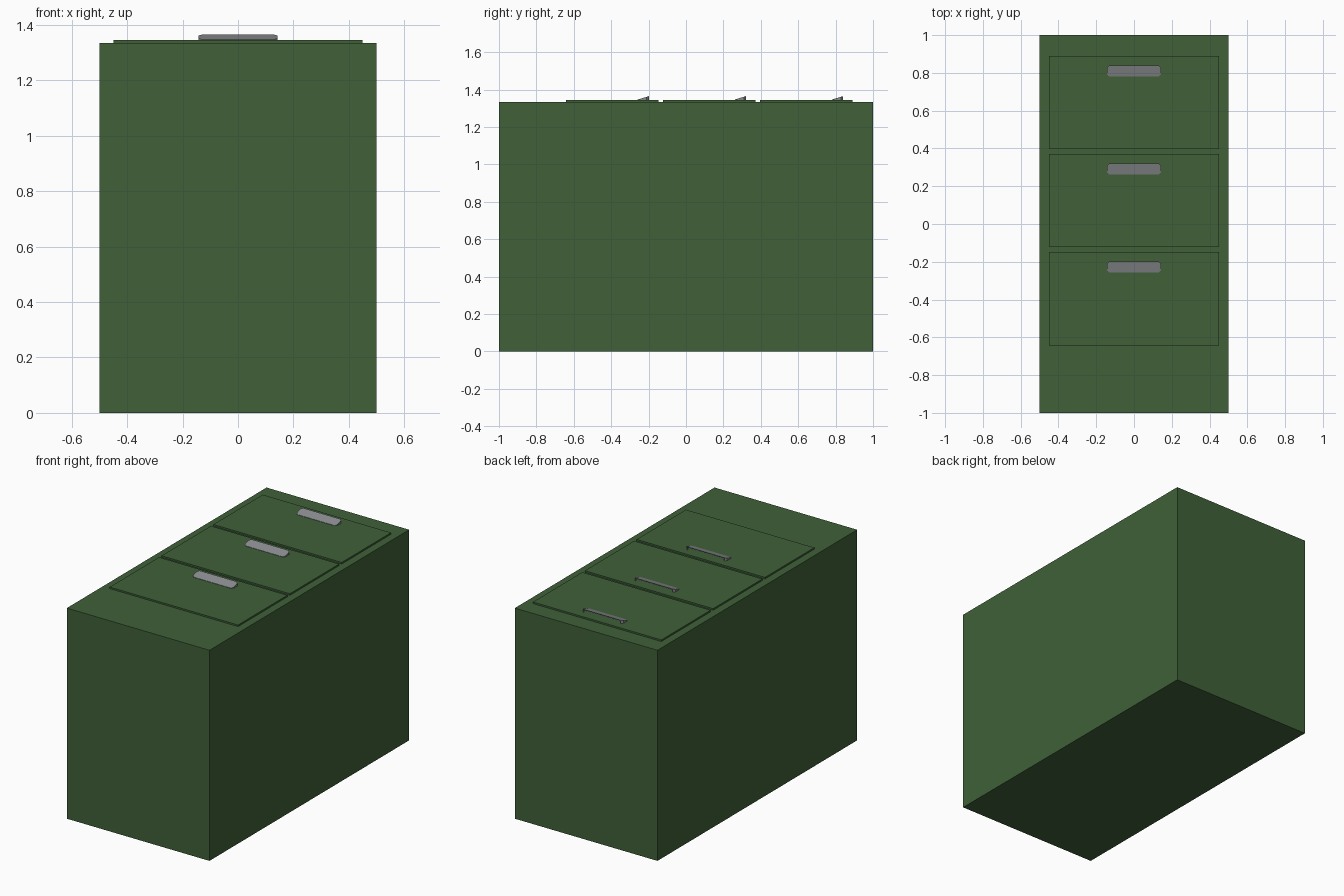
import bpy, bmesh

if "Cube" in bpy.data.objects:
    bpy.data.objects.remove(bpy.data.objects["Cube"])


def material(name, rgb):
    m = bpy.data.materials.new(name)
    m.diffuse_color = (*rgb, 1)
    m.use_nodes = True
    m.node_tree.nodes["Principled BSDF"].inputs["Base Color"].default_value = m.diffuse_color
    return m


GREEN = material("cabinet green", (0.050, 0.118, 0.040))
GRAY = material("handle gray", (0.25, 0.26, 0.275))
BODY_TOP = 1.335
FRONT_TOP = 1.345


def finish(bm, name, mat):
    bmesh.ops.recalc_face_normals(bm, faces=bm.faces)
    me = bpy.data.meshes.new(name)
    bm.to_mesh(me)
    bm.free()
    me.materials.append(mat)
    ob = bpy.data.objects.new(name, me)
    bpy.context.collection.objects.link(ob)
    return ob


def box(name, lo, hi, mat):
    bm = bmesh.new()
    bmesh.ops.create_cube(bm, size=1)
    for v in bm.verts:
        v.co = [(a + b) / 2 + c * (b - a) for a, b, c in zip(lo, hi, v.co)]
    return finish(bm, name, mat)


def handle(name, y0):
    """Sloping cup pull with clipped corners, open on its raised +y side."""
    half, depth, cut = 0.142, 0.06, 0.012
    outline = [(-half + cut, 0), (half - cut, 0), (half, cut), (half, depth - cut),
               (half - cut, depth), (-half + cut, depth), (-half, depth - cut), (-half, cut)]
    bm = bmesh.new()
    low = [bm.verts.new((x, y0 + y, FRONT_TOP)) for x, y in outline]
    top = [bm.verts.new((x, y0 + y, FRONT_TOP + 0.002 + 0.018 * y / depth)) for x, y in outline]
    bm.faces.new(top)
    for i in range(8):
        if i != 4:  # leave the finger opening
            j = (i + 1) % 8
            bm.faces.new((low[i], low[j], top[j], top[i]))
    ob = finish(bm, name, GRAY)
    if ob.data.polygons[0].normal.z < 0:
        ob.data.flip_normals()
    mod = ob.modifiers.new("thickness", "SOLIDIFY")
    mod.thickness = 0.004
    mod.offset = -1


# Cabinet lying on its back
box("cabinet_body", (-0.5, -1, 0), (0.5, 1, BODY_TOP), GREEN)

# Three drawer fronts, each with a pull near its upper edge
for i in range(3):
    y_hi = 0.89 - i * 0.519
    box(f"drawer_front_{i + 1}", (-0.45, y_hi - 0.494, BODY_TOP - 0.01),
        (0.45, y_hi, FRONT_TOP), GREEN)
    handle(f"drawer_handle_{i + 1}", y_hi - 0.11)
